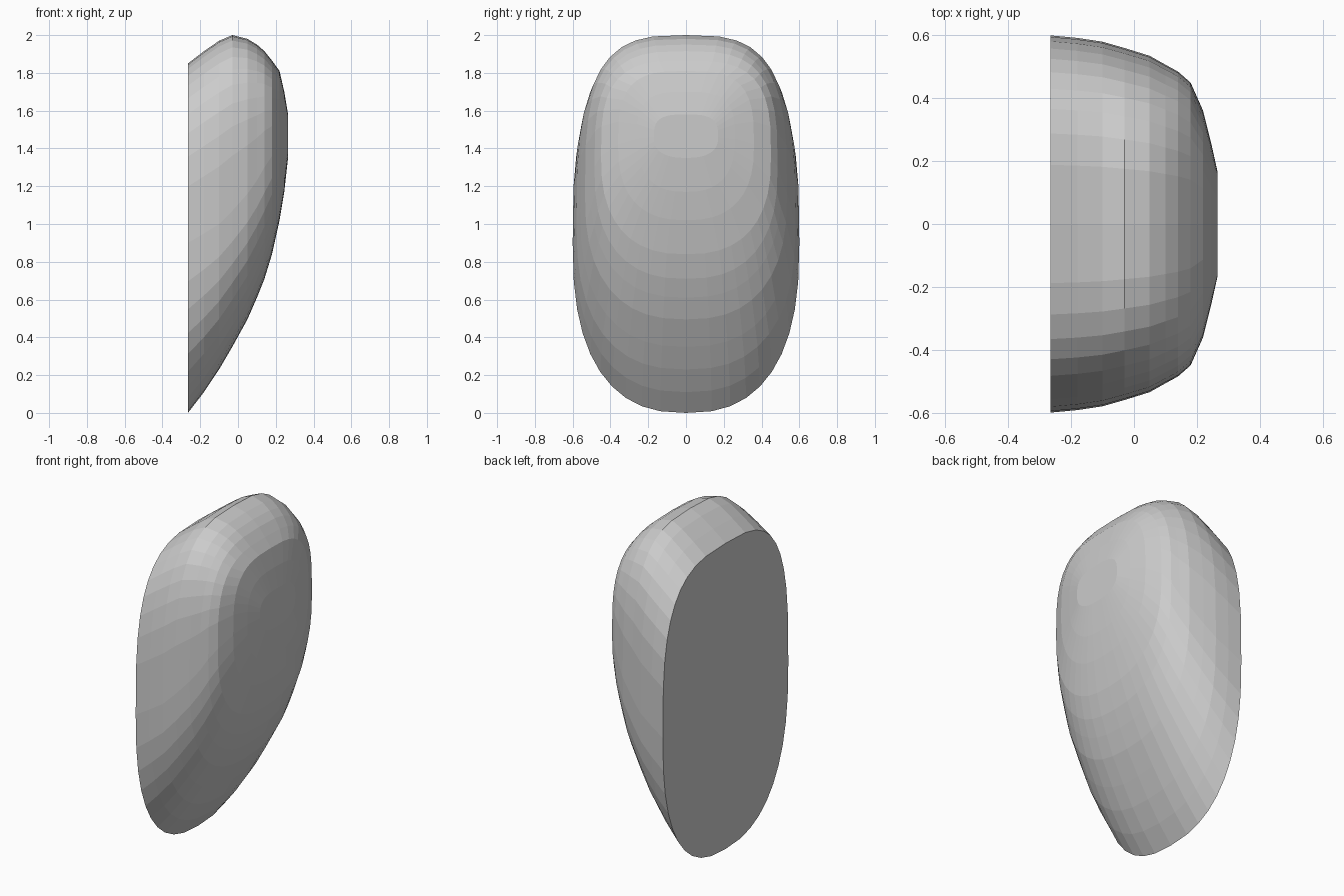
import bpy, bmesh, math

cube = bpy.data.objects.get("Cube")
if cube:
    bpy.data.objects.remove(cube, do_unlink=True)

SEGMENTS = 40
TOP_POWER, BOTTOM_POWER = 3.2, 2.5

# Outline of the shell at each depth: x, bottom, top, half width, widest height
SECTIONS = [
    (-.265, 0, 1.85, .6, .9),
    (-.18, .11, 1.915, .592, .95),
    (-.1, .23, 1.97, .58, 1),
    (-.03, .35, 2, .56, 1.07),
    (.05, .495, 1.98, .535, 1.16),
    (.1, .61, 1.95, .507, 1.23),
    (.14, .71, 1.915, .485, 1.3),
    (.18, .84, 1.865, .45, 1.36),
    (.22, 1.02, 1.81, .36, 1.42),
    (.245, 1.17, 1.7, .26, 1.45),
    (.265, 1.35, 1.58, .17, 1.46),
]


def signed_power(value, power):
    return math.copysign(abs(value) ** power, value)


def ring_points(x, bottom, top, half_width, middle):
    """Rounded-rectangle ring, squarer above its widest height than below."""
    points = []
    for i in range(SEGMENTS):
        angle = math.tau * i / SEGMENTS
        c, s = math.cos(angle), math.sin(angle)
        power = 2 / (TOP_POWER if s > 0 else BOTTOM_POWER)
        height = top - middle if s > 0 else middle - bottom
        points.append((x, half_width * signed_power(c, power),
                       middle + height * signed_power(s, power)))
    return points


def build_shell(name):
    bm = bmesh.new()
    rings = [[bm.verts.new(p) for p in ring_points(*section)] for section in SECTIONS]
    # Curved wall
    for lower, upper in zip(rings, rings[1:]):
        for i in range(SEGMENTS):
            j = (i + 1) % SEGMENTS
            bm.faces.new((lower[i], lower[j], upper[j], upper[i]))
    # Flat back and small outer facet
    bm.faces.new(rings[0][::-1])
    bm.faces.new(rings[-1])
    bmesh.ops.recalc_face_normals(bm, faces=bm.faces)
    mesh = bpy.data.meshes.new(name)
    bm.to_mesh(mesh)
    bm.free()
    shell = bpy.data.objects.new(name, mesh)
    bpy.context.collection.objects.link(shell)
    return shell


build_shell("rounded_half_shell")
